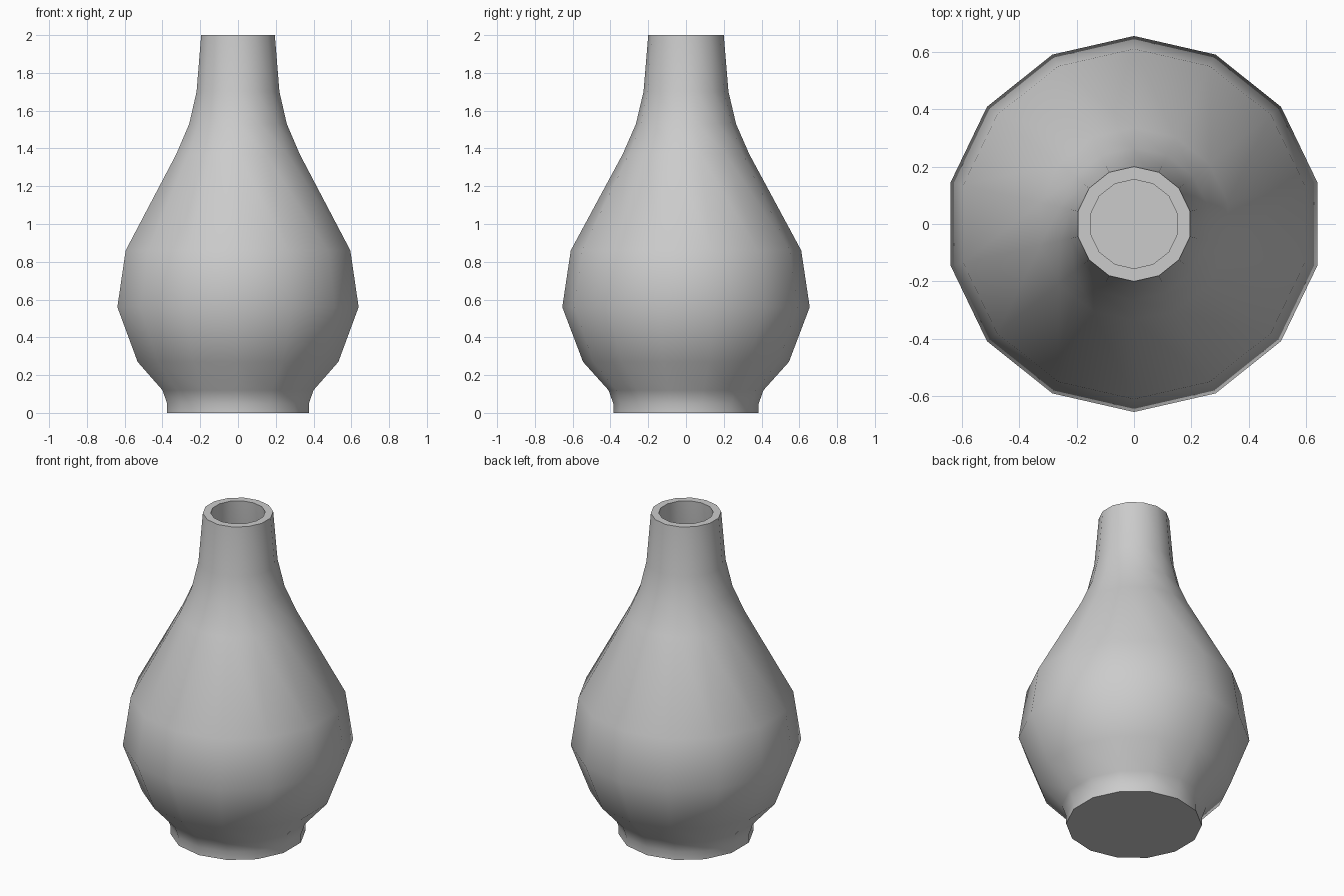
import bpy, bmesh, math

if "Cube" in bpy.data.objects:
    bpy.data.objects.remove(bpy.data.objects["Cube"])

SIDES = 14
WALL = 0.045

# outer profile (radius, height), foot to mouth
outer = [(0.385, 0), (0.385, 0.05), (0.41, 0.12), (0.545, 0.27), (0.655, 0.56),
         (0.61, 0.86), (0.335, 1.37), (0.265, 1.53), (0.225, 1.70), (0.20, 2.0)]
# inner wall, mouth down to the floor
inner = [(r - WALL, z) for r, z in reversed(outer[1:])]
profile = outer + inner

bm = bmesh.new()


def ring(r, z):
    step = 2 * math.pi / SIDES
    return [bm.verts.new((r * math.sin(i * step), r * math.cos(i * step), z))
            for i in range(SIDES)]


# lathe the vase body
rings = [ring(r, z) for r, z in profile]
for a, b in zip(rings, rings[1:]):
    for i in range(SIDES):
        j = (i + 1) % SIDES
        bm.faces.new((a[i], a[j], b[j], b[i]))

# foot underside and inner floor
bm.faces.new(rings[0])
bm.faces.new(rings[-1])
bmesh.ops.recalc_face_normals(bm, faces=bm.faces)

mesh = bpy.data.meshes.new("vase")
bm.to_mesh(mesh)
bm.free()
vase = bpy.data.objects.new("vase", mesh)
bpy.context.collection.objects.link(vase)

# smooth body, crisp rim and foot
bpy.context.view_layer.objects.active = vase
vase.select_set(True)
bpy.ops.object.shade_smooth_by_angle(angle=math.radians(50))
